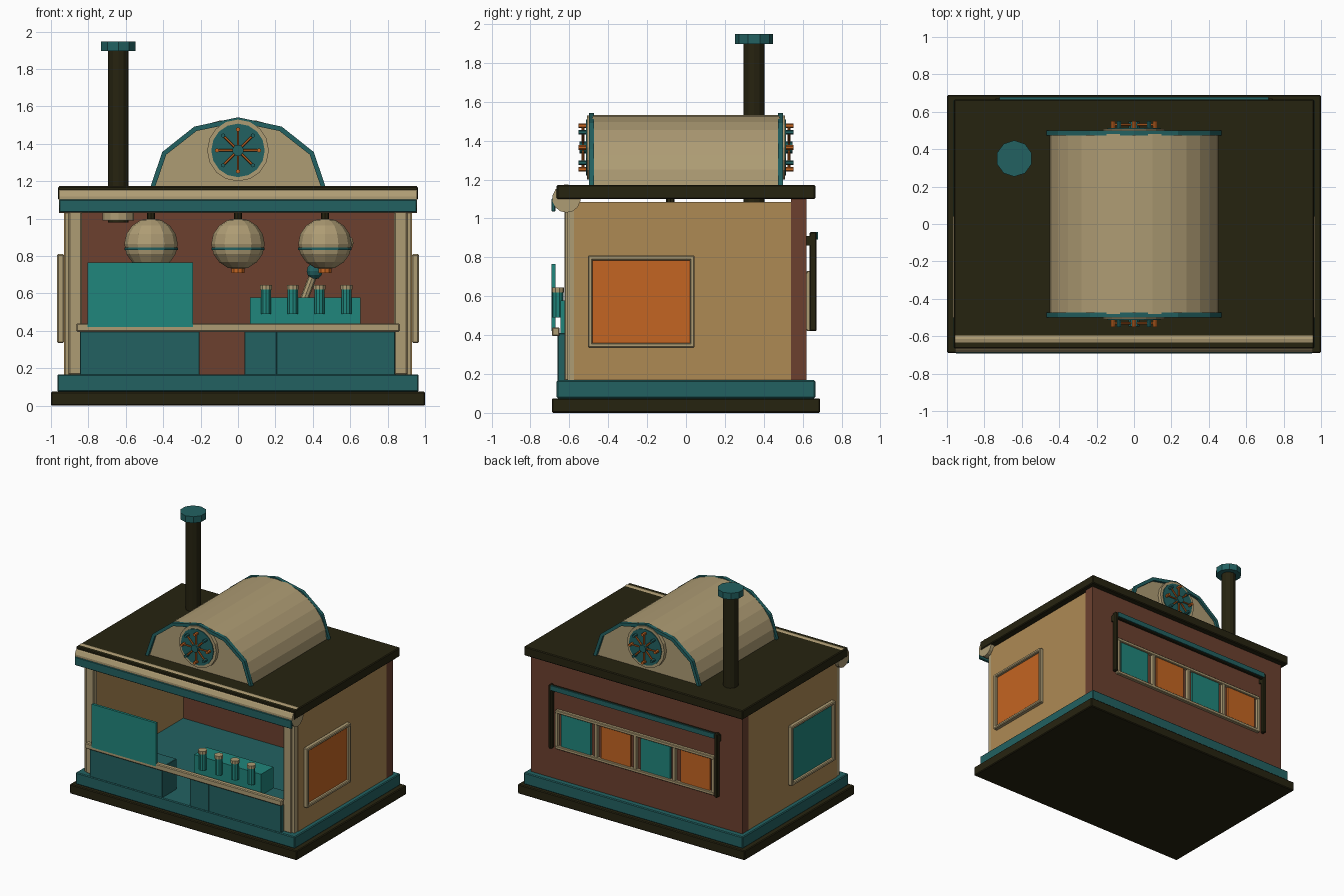
import bpy, bmesh, math
from mathutils import Vector

if "Cube" in bpy.data.objects:
    bpy.data.objects.remove(bpy.data.objects["Cube"])


def mat(name, r, g, b):
    m = bpy.data.materials.new(name)
    lin = [((c / 255 + 0.055) / 1.055) ** 2.4 for c in (r, g, b)]
    m.diffuse_color = (*lin, 1)
    m.use_nodes = True
    m.node_tree.nodes["Principled BSDF"].inputs["Base Color"].default_value = m.diffuse_color
    return m


DARK = mat("dark metal", 38, 35, 16)
TEAL = mat("deep teal", 34, 97, 97)
BRIGHT = mat("bright teal", 32, 134, 124)
CREAM = mat("cream", 174, 156, 116)
TAN = mat("tan", 174, 138, 84)
BROWN = mat("brown", 108, 64, 47)
ORANGE = mat("orange", 196, 101, 34)


def finish(name, bm, material, bevel=0):
    bmesh.ops.recalc_face_normals(bm, faces=bm.faces)
    me = bpy.data.meshes.new(name)
    bm.to_mesh(me)
    bm.free()
    me.materials.append(material)
    ob = bpy.data.objects.new(name, me)
    bpy.context.collection.objects.link(ob)
    if bevel:
        mod = ob.modifiers.new("bevel", 'BEVEL')
        mod.width, mod.segments = bevel, 1
    return ob


def box(name, x, y, z, material, bevel=0):
    bm = bmesh.new()
    bmesh.ops.create_cube(bm, size=1)
    for v in bm.verts:
        for i, (a, b) in enumerate((x, y, z)):
            v.co[i] = (a + b) / 2 + v.co[i] * (b - a)
    return finish(name, bm, material, bevel)


def rod(name, p, q, r, material, sides=10, r2=None):
    p, q = Vector(p), Vector(q)
    bm = bmesh.new()
    bmesh.ops.create_cone(bm, cap_ends=True, segments=sides, radius1=r,
                          radius2=r if r2 is None else r2, depth=(q - p).length)
    rot = (q - p).to_track_quat('Z', 'Y')
    for v in bm.verts:
        v.co = rot @ v.co + (p + q) / 2
    return finish(name, bm, material)


def ball(name, c, rx, rz, material, u=12, v=8):
    bm = bmesh.new()
    bmesh.ops.create_uvsphere(bm, u_segments=u, v_segments=v, radius=1)
    for vt in bm.verts:
        vt.co = Vector((vt.co.x * rx, vt.co.y * rx, vt.co.z * rz)) + Vector(c)
    return finish(name, bm, material)


def extrude_y(name, pts, y0, y1, material):
    bm = bmesh.new()
    a = [bm.verts.new((x, y0, z)) for x, z in pts]
    b = [bm.verts.new((x, y1, z)) for x, z in pts]
    bm.faces.new(a)
    bm.faces.new(b)
    n = len(pts)
    for i in range(n):
        bm.faces.new((a[i], a[(i + 1) % n], b[(i + 1) % n], b[i]))
    return finish(name, bm, material)


def arch(rx, rz, n, z0=1.17):
    return [(rx * math.cos(math.pi * i / n), z0 + rz * math.sin(math.pi * i / n))
            for i in range(n + 1)]


# base and shell
box("base_slab", (-1, 1), (-.69, .69), (0, .075), DARK, .006)
box("floor_plinth", (-.965, .965), (-.665, .665), (.075, .168), TEAL, .006)
box("back_wall", (-.93, .93), (.54, .62), (.165, 1.10), BROWN)
box("roof_slab", (-.963, .963), (-.665, .665), (1.10, 1.172), DARK, .006)
for s, side in ((-1, "left"), (1, "right")):
    def sx(a, b): return tuple(sorted((s * a, s * b)))
    box(side + "_wall", sx(.86, .93), (-.575, .54), (.165, 1.085), TAN)
    box(side + "_front_post", sx(.835, .905), (-.625, -.575), (.165, 1.09), CREAM, .006)
    box(side + "_post_strip", sx(.905, .925), (-.61, -.575), (.165, 1.09), CREAM)
    # side window with frame
    box(side + "_window_pane", sx(.93, .945), (-.485, .025), (.35, .795),
        ORANGE if s > 0 else BRIGHT)
    for z in (.335, .785):
        box(side + "_window_rail", sx(.93, .967), (-.505, .045), (z, z + .025), CREAM, .006)
    for y in (-.505, .02):
        box(side + "_window_stile", sx(.93, .967), (y, y + .025), (.335, .81), CREAM, .006)

# rolled awning with hanging flap
rod("awning_roll", (-.957, -.615, 1.103), (.957, -.615, 1.103), .073, CREAM, 14)
box("awning_flap", (-.955, .955), (-.692, -.672), (1.035, 1.102), TEAL, .004)

# front cabinets, rail, board
for x in ((-.845, -.205), (.035, .205), (.205, .84)):
    box("cabinet", x, (-.66, -.48), (.165, .41), TEAL, .003)
box("counter_rail", (-.865, .865), (-.69, -.65), (.395, .44), CREAM, .006)
box("menu_board", (-.805, -.24), (-.692, -.672), (.42, .765), BRIGHT)

# tray with bottles
box("bottle_tray", (.065, .655), (-.645, -.49), (.41, .578), BRIGHT)
for x in (.15, .293, .436, .58):
    rod("bottle", (x, -.66, .49), (x, -.66, .62), .029, BRIGHT)
    rod("bottle_cap", (x, -.66, .62), (x, -.66, .645), .033, CREAM)

# pendant lamps
for x in (-.465, 0, .465):
    y = -.08
    rod("lamp_cord", (x, y, .97), (x, y, 1.11), .022, DARK, 8)
    ball("lamp_globe", (x, y, .865), .143, .138, CREAM)
    rod("lamp_band", (x, y, .832), (x, y, .846), .143, TEAL, 12)
    rod("lamp_tip", (x, y, .71), (x, y, .738), .036, ORANGE)

# jointed arm at the back
rod("arm_lower", (.35, .25, .56), (.41, .25, .72), .022, CREAM, 8)
ball("arm_joint", (.41, .25, .72), .045, .045, TEAL, 10, 6)
rod("arm_upper", (.41, .25, .72), (.57, .25, .87), .022, CREAM, 8)
ball("arm_shoulder", (.575, .25, .87), .045, .045, CREAM, 10, 6)
rod("arm_mount", (.575, .25, .87), (.575, .54, .87), .02, DARK, 8)

# chimney
rod("chimney_pipe", (-.64, .35, .98), (-.64, .35, 1.91), .055, DARK, 12)
rod("chimney_collar", (-.64, .35, .99), (-.64, .35, 1.04), .085, CREAM, 12)
rod("chimney_cap", (-.64, .35, 1.897), (-.64, .35, 1.948), .097, TEAL, 10)

# barrel vault with arch trims and wheel medallions
extrude_y("barrel_vault", arch(.45, .363, 14), -.48, .48, CREAM)
for s in (-1, 1):
    inner, outer = arch(.443, .345, 6), arch(.468, .372, 6)
    for i in range(6):
        quad = [inner[i], outer[i], outer[i + 1], inner[i + 1]]
        extrude_y("arch_trim", quad, s * .472, s * .50, TEAL)
    c = 1.365
    rod("medallion_ring", (0, s * .47, c), (0, s * .508, c), .165, CREAM, 16)
    rod("medallion_disc", (0, s * .50, c), (0, s * .514, c), .143, TEAL, 16)
    rod("wheel_hub", (0, s * .51, c), (0, s * .548, c), .03, TEAL, 10)
    for k in range(8):
        a = k * math.pi / 4
        dx, dz = math.cos(a), math.sin(a)
        rod("wheel_spoke", (.02 * dx, s * .53, c + .02 * dz),
            (.115 * dx, s * .53, c + .115 * dz), .007, ORANGE, 6)
        rod("wheel_knob", (.112 * dx, s * .512, c + .112 * dz),
            (.112 * dx, s * .552, c + .112 * dz), .012, ORANGE if k % 2 == 0 else TEAL, 6)

# back display strip: panels, frame, awning bar
for k in range(4):
    x = .525 - .35 * k
    box("display_panel", (x - .13, x + .13), (.62, .635), (.445, .71), (BRIGHT, ORANGE)[k % 2])
for z in (.42, .705):
    box("display_rail", (-.70, .70), (.62, .648), (z, z + .025), CREAM, .004)
for k in range(5):
    x = -.69 + .345 * k
    box("display_divider", (x - .011, x + .011), (.62, .646), (.43, .72), CREAM)
for x in (-.73, .73):
    box("display_bracket", (x - .014, x + .014), (.635, .672), (.42, .93), DARK, .006)
    box("bracket_foot", (x - .014, x + .014), (.61, .64), (.86, .91), DARK)
box("display_bar", (-.73, .73), (.638, .668), (.885, .925), DARK, .006)
box("display_bar_face", (-.72, .72), (.664, .678), (.892, .93), TEAL)
